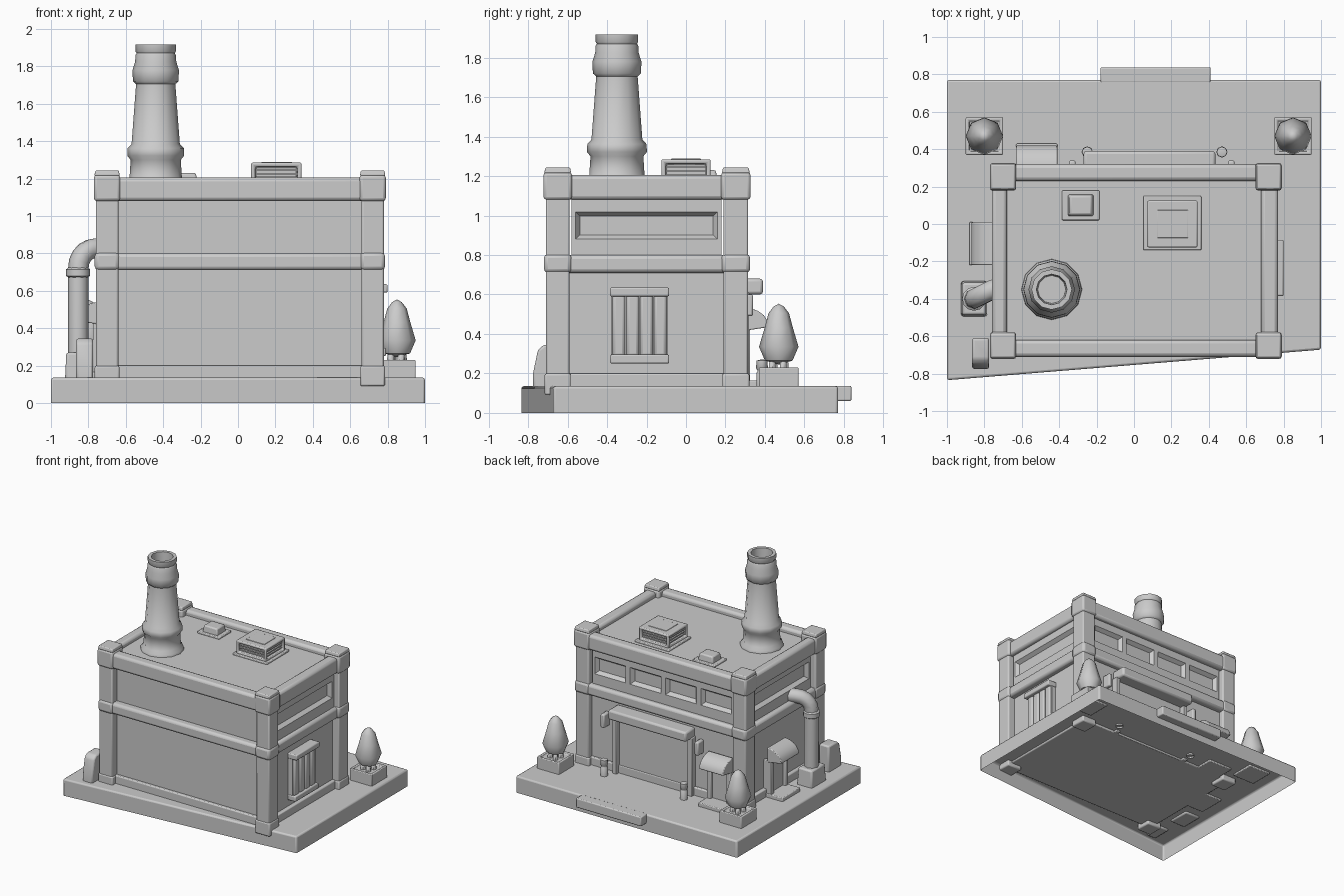
import bpy, bmesh, math
from mathutils import Matrix, Vector

old = bpy.data.objects.get("Cube")
if old:
    bpy.data.objects.remove(old, do_unlink=True)

grey = bpy.data.materials.new("plain grey")
grey.use_nodes = True
colour = (0.6, 0.6, 0.6, 1)
grey.diffuse_color = colour
grey.node_tree.nodes["Principled BSDF"].inputs["Base Color"].default_value = colour


def finish(name, bm, bevel=0, smooth=False, matrix=None):
    if matrix:
        bm.transform(matrix)
    mesh = bpy.data.meshes.new(name)
    bm.to_mesh(mesh)
    bm.free()
    mesh.materials.append(grey)
    ob = bpy.data.objects.new(name, mesh)
    bpy.context.collection.objects.link(ob)
    if bevel:
        mod = ob.modifiers.new("soft edge", "BEVEL")
        mod.width, mod.segments, mod.limit_method = bevel, 2, "ANGLE"
    if smooth or bevel:
        bpy.ops.object.select_all(action="DESELECT")
        ob.select_set(True)
        bpy.context.view_layer.objects.active = ob
        bpy.ops.object.shade_smooth_by_angle(angle=math.radians(50))
    return ob


def box(name, x, y, z, bevel=0, taper=1, inset=None):
    """Box from three (low, high) ranges; taper scales the top.
    inset = (rule on face normal, rim width, depth) sinks the chosen faces."""
    bm = bmesh.new()
    bmesh.ops.create_cube(bm, size=1)
    for v in bm.verts:
        k = taper if v.co.z > 0 else 1
        v.co = [(r[0] + r[1]) / 2 + c * s * (r[1] - r[0])
                for r, c, s in zip((x, y, z), v.co, (k, k, 1))]
    if inset:
        rule, rim, depth = inset
        bm.normal_update()
        chosen = [f for f in bm.faces if rule(f.normal)]
        bmesh.ops.inset_individual(bm, faces=chosen, thickness=rim, depth=0)
        bm.normal_update()
        bmesh.ops.inset_individual(bm, faces=chosen, thickness=0.004, depth=-depth)
    return finish(name, bm, bevel)


def lathe(name, profile, x, y, sides=12):
    """Round part from (radius, height) pairs."""
    bm = bmesh.new()
    verts = [bm.verts.new((r, 0, z)) for r, z in profile]
    edges = [bm.edges.new(p) for p in zip(verts, verts[1:])]
    bmesh.ops.spin(bm, geom=verts + edges, cent=(0, 0, 0), axis=(0, 0, 1),
                   angle=math.tau, steps=sides, use_duplicate=False)
    bmesh.ops.remove_doubles(bm, verts=bm.verts, dist=0.0005)
    bmesh.ops.recalc_face_normals(bm, faces=bm.faces)
    return finish(name, bm, smooth=True, matrix=Matrix.Translation((x, y, 0)))


def prism(name, outline, width, matrix, bevel=0):
    """Outline of (out, up) pairs extruded sideways, facing +y before the matrix."""
    bm = bmesh.new()
    face = bm.faces.new([bm.verts.new((-width / 2, a, b)) for a, b in outline])
    out = bmesh.ops.extrude_face_region(bm, geom=[face])
    bmesh.ops.translate(bm, vec=(width, 0, 0),
                        verts=[g for g in out["geom"] if isinstance(g, bmesh.types.BMVert)])
    bmesh.ops.recalc_face_normals(bm, faces=bm.faces)
    return finish(name, bm, bevel, matrix=matrix)


def panel_wall(name, width, count, centre, turn):
    """Upper wall strip with a row of sunken panels between plain margins."""
    bm = bmesh.new()
    step = width / count
    middle = []
    for i in range(count):
        a, b = -width / 2 + i * step, -width / 2 + (i + 1) * step
        for low, high in ((0.79, 0.86), (0.86, 1.04), (1.04, 1.1)):
            face = bm.faces.new([bm.verts.new(p) for p in
                                 ((a, 0, low), (b, 0, low), (b, 0, high), (a, 0, high))])
            if low == 0.86:
                middle.append(face)
    bm.normal_update()
    bmesh.ops.inset_individual(bm, faces=middle, thickness=0.03, depth=0)
    bm.normal_update()
    bmesh.ops.inset_individual(bm, faces=middle, thickness=0.03, depth=-0.03)
    m = Matrix.Translation((centre[0], centre[1], 0)) @ Matrix.Rotation(turn, 4, "Z")
    finish(name, bm, matrix=m)


# Hollow ground slab with a slanted front edge
bm = bmesh.new()
corners = ((-1, -0.835), (1, -0.672), (1, 0.77), (-1, 0.77))
low = [bm.verts.new((x, y, 0)) for x, y in corners]
high = [bm.verts.new((x, y, 0.135)) for x, y in corners]
bm.faces.new(high)
for i in range(4):
    j = (i + 1) % 4
    bm.faces.new((low[i], low[j], high[j], high[i]))
finish("ground_slab", bm, bevel=0.012)
box("driveway_apron", (-0.18, 0.41), (0.755, 0.838), (0.06, 0.137), 0.008)

# Walls
box("lower_walls", (-0.7, 0.72), (-0.65, 0.27), (0.12, 0.8))
box("wall_plinth", (-0.73, 0.75), (-0.675, 0.29), (0.12, 0.2), 0.008)
box("upper_wall_front", (-0.69, 0.71), (-0.65, -0.62), (0.79, 1.1))
panel_wall("upper_wall_back", 1.28, 4, (0.01, 0.28), math.pi)
panel_wall("upper_wall_left", 0.76, 1, (0.74, -0.2), math.pi / 2)
panel_wall("upper_wall_right", 0.76, 1, (-0.72, -0.2), -math.pi / 2)
box("roof_deck", (-0.7, 0.72), (-0.66, 0.27), (1.1, 1.165))

# Horizontal bands, built as four rails each
for label, z in (("middle_band", (0.71, 0.8)), ("parapet", (1.08, 1.205))):
    for side, y in (("front", (-0.71, -0.62)), ("back", (0.23, 0.32))):
        box(f"{label}_{side}", (-0.72, 0.74), y, z, 0.02)
    for side, x in (("right", (-0.76, -0.68)), ("left", (0.68, 0.77))):
        box(f"{label}_{side}", x, (-0.67, 0.28), z, 0.02)


def grow(span, by):
    return (span[0] - by, span[1] + by)


# Corner columns with feet, collars and caps
for sx, x in (("right", (-0.76, -0.64)), ("left", (0.66, 0.78))):
    for sy, y in (("front", (-0.71, -0.59)), ("back", (0.19, 0.315))):
        tag = f"{sy}_{sx}"
        box("column_" + tag, x, y, (0.1, 1.15), 0.01)
        box("column_foot_" + tag, grow(x, 0.006), grow(y, 0.006), (0.09, 0.2), 0.01)
        box("column_collar_" + tag, grow(x, 0.006), grow(y, 0.01), (0.71, 0.805), 0.02)
        box("column_cap_" + tag, grow(x, 0.01), grow(y, 0.012), (1.08, 1.22), 0.015)
        box("column_top_" + tag, grow(x, 0.008), grow(y, 0.008), (1.215, 1.243), 0.006, 0.92)

# Chimney
lathe("chimney", [(0.163, 1.16), (0.16, 1.185), (0.14, 1.205), (0.134, 1.3), (0.152, 1.322),
                  (0.15, 1.362), (0.129, 1.385), (0.105, 1.705), (0.122, 1.72), (0.124, 1.78),
                  (0.11, 1.825), (0.108, 1.86), (0.102, 1.87), (0.108, 1.88), (0.108, 1.918),
                  (0.082, 1.918), (0.075, 1.8), (0, 1.8)], -0.44, -0.35)

# Roof vents
box("vent_plate", (0.05, 0.36), (-0.14, 0.15), (1.16, 1.18), 0.006)
box("vent_body", (0.07, 0.34), (-0.125, 0.125), (1.17, 1.285), 0.008,
    inset=(lambda n: abs(n.z) < 0.5, 0.03, 0.03))
for i in range(3):
    z = 1.2 + i * 0.02
    box(f"vent_louver_{i}", (0.085, 0.325), (-0.11, 0.11), (z, z + 0.01))
box("vent_top_plate", (0.125, 0.29), (-0.075, 0.075), (1.28, 1.289), 0.003)
box("small_vent_plate", (-0.385, -0.185), (0.02, 0.18), (1.16, 1.18), 0.006)
box("small_vent_hood", (-0.355, -0.215), (0.04, 0.16), (1.17, 1.23), 0.01, 0.85)

# Shuttered side window
box("window_header", (0.71, 0.8), (-0.385, -0.085), (0.59, 0.635), 0.008)
box("window_sill", (0.71, 0.79), (-0.385, -0.085), (0.25, 0.295), 0.008)
box("window_shutter", (0.71, 0.76), (-0.38, -0.09), (0.28, 0.6))
for i in range(4):
    y = -0.375 + i * 0.07
    box(f"shutter_slat_{i}", (0.72, 0.775), (y + 0.003, y + 0.067), (0.285, 0.6), 0.015)

# Garage door, header, bollards and lamps
box("garage_header", (-0.27, 0.435), (0.26, 0.39), (0.6, 0.68), 0.015)
box("garage_door", (-0.23, 0.4), (0.26, 0.285), (0.12, 0.61))
for side, x in (("right", -0.255), ("left", 0.425)):
    box("garage_jamb_" + side, (x - 0.02, x + 0.02), (0.26, 0.32), (0.12, 0.61), 0.006)
for side, x in (("right", -0.25), ("left", 0.47)):
    lathe("bollard_" + side, [(0.029, 0.12), (0.029, 0.2), (0.024, 0.207), (0.024, 0.218),
                              (0.03, 0.225), (0.028, 0.265), (0, 0.272)], x, 0.385, 8)
for side, x in (("right", -0.33), ("left", 0.52)):
    box("lamp_" + side, (x - 0.018, x + 0.018), (0.26, 0.34), (0.49, 0.6), 0.01)

# Awninged doorways on the back and right side
hood = [(0, 0)] + [(0.13 * math.cos(a), 0.02 + 0.1 * math.sin(a))
                   for a in (i * math.pi / 10 for i in range(6))]
for name, spot, turn, width, top in (("back_door", (-0.52, 0.29), 0, 0.22, 0.415),
                                     ("side_door", (-0.74, -0.105), math.pi / 2, 0.23, 0.42)):
    m = Matrix.Translation((*spot, 0)) @ Matrix.Rotation(turn, 4, "Z")
    lift = m @ Matrix.Translation((0, 0, top))
    prism(name + "_awning", hood, width, lift, 0.006)
    prism(name + "_leaf", [(-0.04, 0.12), (0.01, 0.12), (0.01, top), (-0.04, top)], width * 0.7, m)
    prism(name + "_step", [(-0.04, 0.12), (0.14, 0.12), (0.14, 0.165), (-0.04, 0.165)], width, m, 0.006)
    for s in (-1, 1):
        jamb = m @ Matrix.Translation((s * width * 0.4, 0, 0))
        prism(f"{name}_jamb_{s}", [(-0.04, 0.12), (0.035, 0.12), (0.035, top + 0.01), (-0.04, top + 0.01)],
              0.035, jamb, 0.005)

# Drain pipe with elbow
box("pipe_box", (-0.925, -0.785), (-0.495, -0.305), (0.12, 0.27), 0.012, 0.9)
curve = bpy.data.curves.new("drain_pipe", "CURVE")
curve.dimensions, curve.bevel_depth, curve.bevel_resolution = "3D", 0.055, 2
path = [Vector((-0.855, -0.4, z)) for z in (0.25, 0.7)]
for i in range(1, 6):
    a = i * math.pi / 10
    path.append(Vector((-0.855 + 0.1 * (1 - math.cos(a)), -0.4 + 0.05 * (1 - math.cos(a)),
                        0.72 + 0.11 * math.sin(a))))
path.append(Vector((-0.69, -0.33, 0.83)))
spline = curve.splines.new("POLY")
spline.points.add(len(path) - 1)
for p, co in zip(spline.points, path):
    p.co = (*co, 1)
spline.use_smooth = True
curve.materials.append(grey)
bpy.context.collection.objects.link(bpy.data.objects.new("drain_pipe", curve))
lathe("pipe_collar", [(0.05, 0.67), (0.064, 0.68), (0.064, 0.715), (0.05, 0.725)], -0.855, -0.4)

# Buttress slab by the front right corner
prism("corner_slab", [(-0.08, 0.12), (0.085, 0.12), (0.085, 0.2), (0.06, 0.32), (0.03, 0.345), (-0.08, 0.345)],
      0.09, Matrix.Translation((-0.82, -0.69, 0)) @ Matrix.Rotation(math.pi, 4, "Z"), 0.012)

# Planters with shrubs
for side, x in (("right", -0.8), ("left", 0.85)):
    y = 0.47
    box("planter_" + side, (x - 0.1, x + 0.1), (y - 0.1, y + 0.1), (0.12, 0.23), 0.006,
        inset=(lambda n: n.z > 0.5, 0.025, 0.015))
    for i in range(4):
        a = i * math.pi / 2 + 0.6
        lathe(f"shrub_root_{side}_{i}", [(0.022, 0.21), (0.018, 0.255), (0, 0.27)],
              x + 0.04 * math.cos(a), y + 0.04 * math.sin(a), 6)
    lathe("shrub_" + side, [(0, 0.245), (0.07, 0.265), (0.1, 0.335), (0.072, 0.43),
                            (0.052, 0.505), (0.025, 0.54), (0, 0.553)], x, y, 8)
